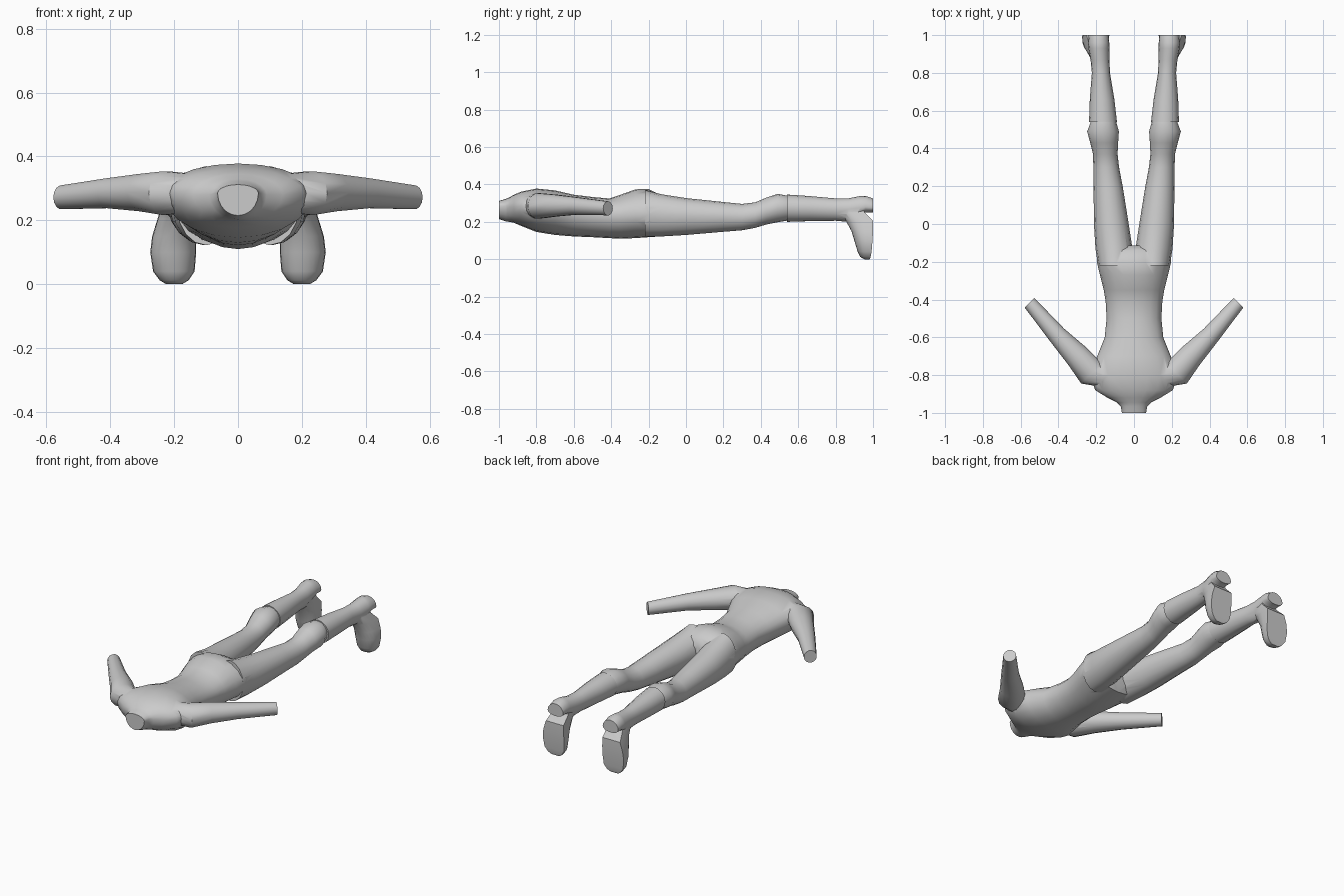
import bpy, bmesh, math
from mathutils import Vector

if "Cube" in bpy.data.objects:
    bpy.data.objects.remove(bpy.data.objects["Cube"])


def loft(name, rings):
    """Skin a list of closed rings (lists of points) and cap both ends."""
    bm = bmesh.new()
    loops = [[bm.verts.new(p) for p in r] for r in rings]
    n = len(loops[0])
    for a, b in zip(loops, loops[1:]):
        for i in range(n):
            j = (i + 1) % n
            bm.faces.new((a[i], a[j], b[j], b[i]))
    bm.faces.new(loops[0])
    bm.faces.new(loops[-1])
    bmesh.ops.recalc_face_normals(bm, faces=bm.faces)
    me = bpy.data.meshes.new(name)
    bm.to_mesh(me)
    bm.free()
    ob = bpy.data.objects.new(name, me)
    bpy.context.collection.objects.link(ob)
    return ob


def y_ring(sec, s=1, n=16):
    """Cross-section across y: (y, x centre, half width, z bottom, z widest, z top)."""
    y, xc, hw, zb, zm, zt = sec
    pts = []
    for i in range(n):
        a = 2 * math.pi * i / n
        c, d = math.cos(a), math.sin(a)
        pts.append((s * (xc + hw * c), y, zm + d * ((zt - zm) if d > 0 else (zm - zb))))
    return pts


def foot_ring(sec, s=1, n=12):
    """D-shaped section across z with the flat sole at y1."""
    z, xc, hw, y0, y1 = sec
    pts = []
    for i in range(n + 1):
        a = math.pi * i / n
        pts.append((s * (xc + hw * math.cos(a)), y1 - (y1 - y0) * math.sin(a) ** 0.7, z))
    return pts


def arm_ring(x, y, z, across, height, s, n=14):
    d = Vector((0.71, -0.71, 0))
    pts = []
    for i in range(n):
        a = 2 * math.pi * i / n
        p = Vector((x, y, z)) + d * across * math.cos(a) + Vector((0, 0, height * math.sin(a)))
        pts.append((s * p.x, p.y, p.z))
    return pts


def unite(base, others):
    bpy.context.view_layer.objects.active = base
    for o in others:
        m = base.modifiers.new("union", 'BOOLEAN')
        m.operation = 'UNION'
        m.solver = 'EXACT'
        m.object = o
        bpy.ops.object.modifier_apply(modifier=m.name)
        bpy.data.objects.remove(o, do_unlink=True)


def smooth(ob, deg=40):
    bpy.ops.object.select_all(action='DESELECT')
    ob.select_set(True)
    bpy.context.view_layer.objects.active = ob
    bpy.ops.object.shade_smooth_by_angle(angle=math.radians(deg))


# Torso with neck stump, lying face down
TORSO = [
    (-1.0, 0, .064, .215, .285, .312), (-.965, 0, .07, .203, .285, .322),
    (-.945, 0, .09, .2, .28, .33), (-.92, 0, .14, .195, .28, .345),
    (-.88, 0, .205, .178, .285, .362), (-.8, 0, .235, .146, .285, .378),
    (-.7, 0, .195, .13, .27, .368), (-.6, 0, .155, .122, .245, .345),
    (-.5, 0, .145, .118, .24, .333), (-.41, 0, .15, .113, .235, .325),
    (-.35, 0, .16, .11, .235, .345), (-.27, 0, .18, .113, .24, .374),
    (-.2, 0, .197, .118, .24, .376), (-.14, 0, .185, .122, .24, .345),
    (-.115, 0, .12, .16, .24, .3)]
# Thigh and knee, tucked into the boot
THIGH = [
    (-.22, .1, .09, .122, .24, .37), (-.13, .106, .098, .122, .24, .347),
    (0, .12, .092, .13, .235, .327), (.2, .137, .077, .147, .23, .306),
    (.3, .147, .068, .155, .225, .296), (.37, .152, .065, .168, .235, .304),
    (.43, .158, .074, .186, .26, .33), (.49, .164, .084, .198, .275, .35),
    (.55, .161, .064, .208, .275, .338)]
# Boot shaft running back to the heel
SHAFT = [
    (.54, .164, .074, .2, .275, .346), (.66, .169, .065, .204, .272, .338),
    (.8, .175, .048, .206, .268, .325), (.87, .18, .05, .2, .268, .326),
    (.93, .186, .055, .23, .275, .338), (.96, .187, .056, .25, .28, .339),
    (1.0, .187, .053, .25, .275, .325)]
# Boot foot, toes down, sole facing back
FOOT = [
    (0, .2, .025, .955, .982), (.012, .2, .045, .932, .987),
    (.04, .201, .065, .918, .992), (.1, .203, .072, .9, .997),
    (.15, .2, .069, .885, 1.0), (.205, .192, .06, .855, 1.0),
    (.25, .185, .052, .82, .955), (.29, .183, .04, .84, .94)]
# Arm: x, y, z, half across, half height
ARM = [
    (.13, -.82, .285, .06, .06), (.225, -.79, .285, .077, .07),
    (.3, -.7, .287, .066, .06), (.405, -.59, .285, .05, .048),
    (.553, -.417, .272, .036, .038)]

body = loft("body", [y_ring(s, 1, 20) for s in TORSO])
limbs = []
for s in (1, -1):
    limbs.append(loft("arm", [arm_ring(*r, s) for r in ARM]))
    limbs.append(loft("thigh", [y_ring(r, s) for r in THIGH]))
unite(body, limbs)
smooth(body)

for s, side in ((1, "right"), (-1, "left")):
    boot = loft(side + "_boot", [y_ring(r, s) for r in SHAFT])
    unite(boot, [loft("foot", [foot_ring(r, s) for r in FOOT])])
    smooth(boot)
